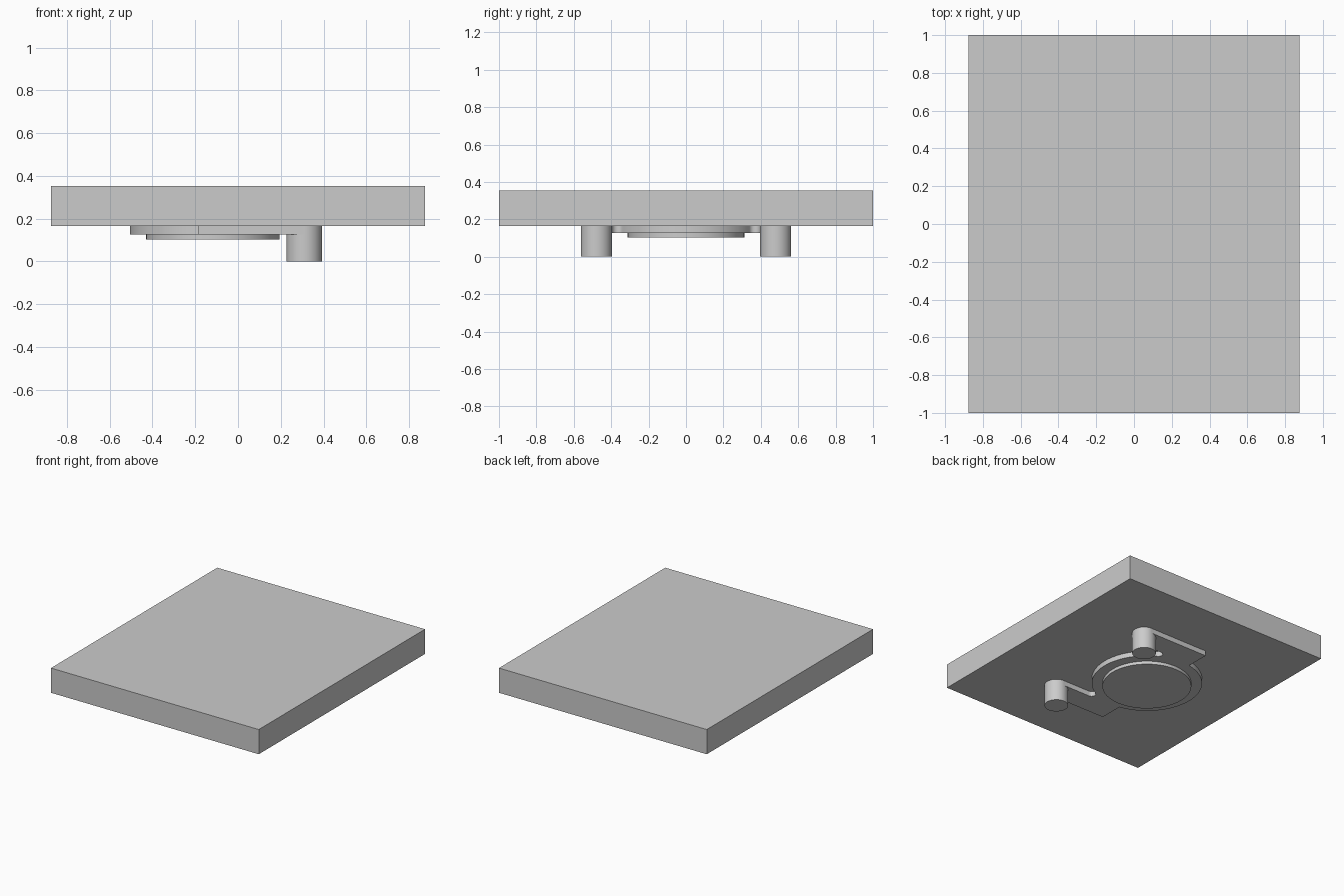
import bpy, bmesh
from math import sin, cos, pi, atan2, acos, sqrt, radians

cube = bpy.data.objects.get("Cube")
if cube:
    bpy.data.objects.remove(cube, do_unlink=True)

grey = bpy.data.materials.new("plain grey")
grey.use_nodes = True
grey.diffuse_color = (0.6, 0.6, 0.6, 1)
grey.node_tree.nodes["Principled BSDF"].inputs["Base Color"].default_value = grey.diffuse_color


def arc(cx, cy, r, start, end, steps):
    """Points along a circular arc, ends included."""
    angles = [start + (end - start) * i / steps for i in range(steps + 1)]
    return [(cx + r * cos(a), cy + r * sin(a)) for a in angles]


def prism(name, outline, low, high):
    """Extrude a closed outline upwards between two heights."""
    bm = bmesh.new()
    face = bm.faces.new([bm.verts.new((x, y, low)) for x, y in outline])
    top = bmesh.ops.extrude_face_region(bm, geom=[face])["geom"]
    verts = [v for v in top if isinstance(v, bmesh.types.BMVert)]
    bmesh.ops.translate(bm, vec=(0, 0, high - low), verts=verts)
    bmesh.ops.recalc_face_normals(bm, faces=bm.faces)
    mesh = bpy.data.meshes.new(name)
    bm.to_mesh(mesh)
    bm.free()
    mesh.materials.append(grey)
    obj = bpy.data.objects.new(name, mesh)
    bpy.context.collection.objects.link(obj)
    bpy.ops.object.select_all(action="DESELECT")
    obj.select_set(True)
    bpy.context.view_layer.objects.active = obj
    bpy.ops.object.shade_smooth_by_angle(angle=radians(30))
    return obj


def disc(name, cx, cy, r, low, high):
    return prism(name, arc(cx, cy, r, 0, 2 * pi, 64)[:-1], low, high)


BASE = 0.165                      # underside of the slab
HUB_X, HUB_R = -0.118, 0.387      # round middle of the bracket
PEG_X, PEG_Y, PEG_R = 0.31, 0.479, 0.083
ARM_END = -0.185
FILLET = 0.03

# Main slab
prism("slab", [(-0.875, -1), (0.875, -1), (0.875, 1), (-0.875, 1)], BASE, 0.353)

# Bracket: round hub with an arm to each peg and a rounded notch between
inner, outer = PEG_Y - PEG_R, PEG_Y + PEG_R
notch_y = inner - FILLET
notch_dx = sqrt((HUB_R + FILLET) ** 2 - notch_y ** 2)
touch = atan2(notch_y, notch_dx)
meet = acos((ARM_END - HUB_X) / HUB_R)
half = arc(HUB_X, 0, HUB_R, 0, touch, 16)
half += arc(HUB_X + notch_dx, notch_y, FILLET, pi + touch, pi / 2, 10)[1:]
half += [(PEG_X, inner), (PEG_X, outer), (ARM_END, outer)]
half += arc(HUB_X, 0, HUB_R, meet, pi, 20)
mirrored = [(x, -y) for x, y in reversed(half[1:-1])]
prism("bracket_plate", half + mirrored, 0.127, BASE)

# Raised round pad under the bracket
disc("round_pad", HUB_X, 0, 0.312, 0.103, 0.127)

# Pegs
for side, name in ((-1, "front_peg"), (1, "back_peg")):
    disc(name, PEG_X, side * PEG_Y, PEG_R, 0, BASE)
